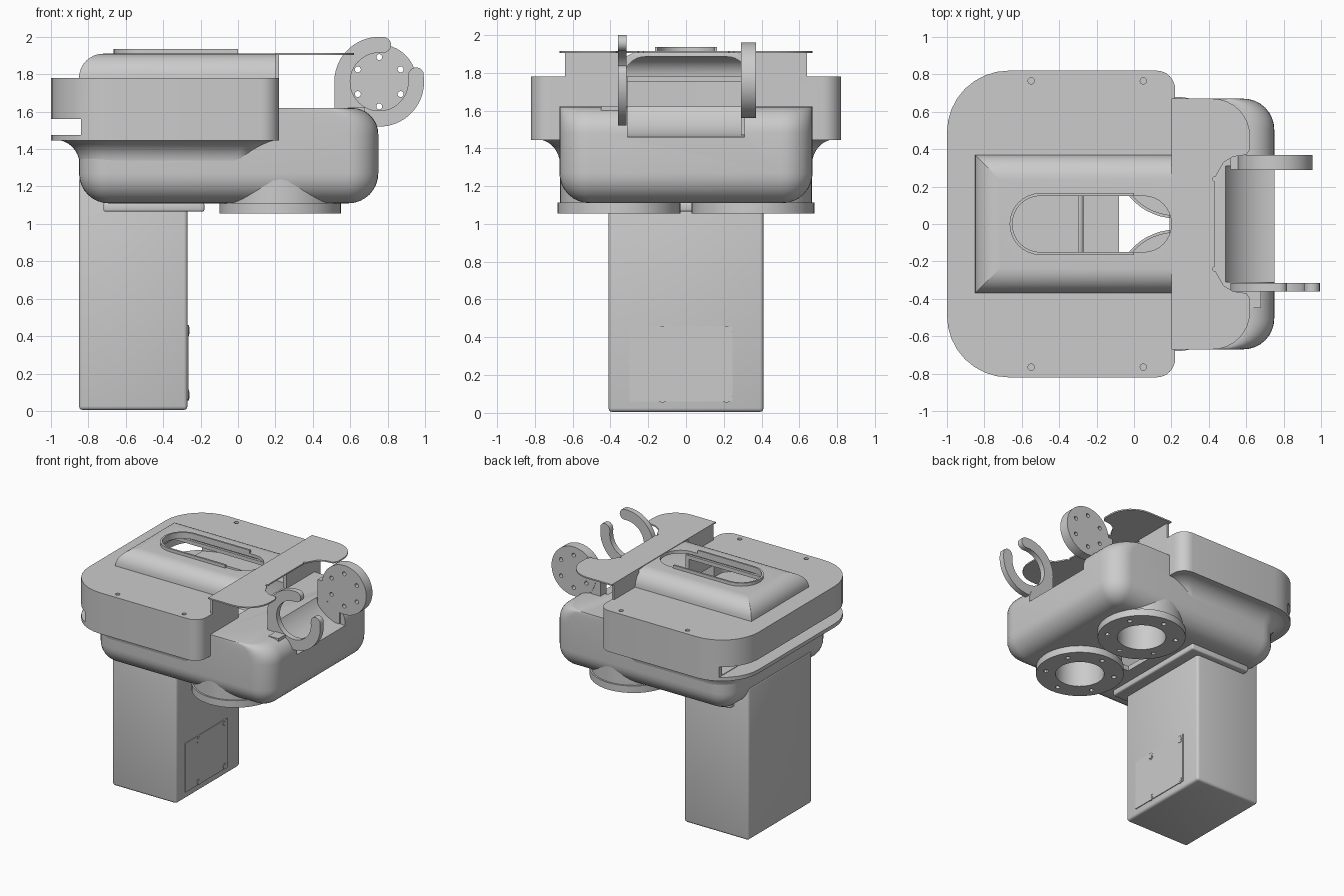
import bpy, bmesh, math
from math import sin, cos, radians, pi

if "Cube" in bpy.data.objects:
    bpy.data.objects.remove(bpy.data.objects["Cube"])

GREY = (0.6, 0.6, 0.6, 1)
mat = bpy.data.materials.new("plain grey")
mat.use_nodes = True
mat.diffuse_color = GREY
mat.node_tree.nodes["Principled BSDF"].inputs["Base Color"].default_value = GREY


def finish(name, bm):
    bmesh.ops.recalc_face_normals(bm, faces=bm.faces)
    mesh = bpy.data.meshes.new(name)
    bm.to_mesh(mesh)
    bm.free()
    mesh.materials.append(mat)
    obj = bpy.data.objects.new(name, mesh)
    bpy.context.collection.objects.link(obj)
    return obj


def skin(name, rings):
    """Closed solid through rings that have equal point counts."""
    bm = bmesh.new()
    loops = [[bm.verts.new(p) for p in ring] for ring in rings]
    for a, b in zip(loops, loops[1:]):
        for i in range(len(a)):
            j = (i + 1) % len(a)
            bm.faces.new((a[i], a[j], b[j], b[i]))
    bm.faces.new(loops[0])
    bm.faces.new(loops[-1])
    return finish(name, bm)


def arc(cx, cy, r, start, end, n=8):
    angles = [radians(start + (end - start) * i / n) for i in range(n + 1)]
    return [(cx + r * cos(a), cy + r * sin(a)) for a in angles]


def outline(x0, x1, hw, rl, rr):
    """Rounded rectangle with its own radius at the left and right ends."""
    return (arc(x1 - rr, hw - rr, rr, 0, 90) + arc(x0 + rl, hw - rl, rl, 90, 180)
            + arc(x0 + rl, rl - hw, rl, 180, 270) + arc(x1 - rr, rr - hw, rr, 270, 360))


def loft(name, rings):
    return skin(name, [[(x, y, r[5]) for x, y in outline(*r[:5])] for r in rings])


def prism(name, pts, lo, hi, axis="z"):
    if axis == "z":
        return skin(name, [[(x, y, h) for x, y in pts] for h in (lo, hi)])
    return skin(name, [[(x, h, z) for x, z in pts] for h in (lo, hi)])


def cyl(name, cx, cy, r, lo, hi, axis="z", n=48):
    return prism(name, arc(cx, cy, r, 0, 360, n)[:-1], lo, hi, axis)


def box(name, x0, x1, y0, y1, z0, z1, bevel=0):
    obj = prism(name, [(x0, y0), (x1, y0), (x1, y1), (x0, y1)], z0, z1)
    if bevel:
        mod = obj.modifiers.new("round", "BEVEL")
        mod.width, mod.segments = bevel, 3
        bake(obj)
    return obj


def bake(obj):
    graph = bpy.context.evaluated_depsgraph_get()
    mesh = bpy.data.meshes.new_from_object(obj.evaluated_get(graph))
    obj.modifiers.clear()
    obj.data = mesh


def cut(obj, *cutters):
    for c in cutters:
        mod = obj.modifiers.new("cut", "BOOLEAN")
        mod.operation, mod.solver, mod.object = "DIFFERENCE", "EXACT", c
        bpy.context.view_layer.update()
        bake(obj)
        bpy.data.objects.remove(c)
    return obj


def cavity():
    return loft("cutter", [(-0.81 + d, 0.45 - d, 0.63 - d, 0.13, 0.13, z)
                           for d, z in ((0.1, 1.15), (0.03, 1.18), (0, 1.25), (0, 1.58))])


def column_void(top):
    return box("cutter", -0.82, -0.3, -0.38, 0.38, 0.03, top)


def foot_holes():
    return [cyl("cutter", 0.225, s * 0.355, 0.18, 1, 1.35) for s in (-1, 1)]


def slot(lo, hi, grow=0):
    return prism("cutter", outline(-0.65 - grow, 0.2 + grow, 0.15 + grow,
                                   0.149 + grow, 0.149 + grow), lo, hi)


# Lower housing: rounded underside and rounded upper front edge
R, T = 0.16, 0.14
quarter = [i * pi / 16 for i in range(9)]
rings = [(-0.85 + R * (1 - sin(a)), 0.75 - R * (1 - sin(a)), 0.67 - R * (1 - sin(a)),
          0.005 + R * sin(a), 0.005 + R * sin(a), 1.11 + R * (1 - cos(a))) for a in quarter]
rings += [(-0.85, 0.75 - T * (1 - cos(a)), 0.67, 0.165, 0.165, 1.48 + T * sin(a)) for a in quarter]
housing = loft("lower_housing", rings)
cut(housing, cavity(), box("cutter", -1.1, 0.2, -1, 1, 1.46, 1.8),
    cyl("cutter", 0.755, 1.76, 0.3, -0.31, 0.31, "y", 64),
    column_void(1.4), box("cutter", -0.08, 0.22, -0.16, 0.16, 1, 1.3), *foot_holes())

# Concave flare under the upper shell
F = 0.13
flare = loft("housing_flare", [(-0.848 - d, 0.09 + d, 0.668 + d, 0.165 + d, 0.1, 1.32 + F * sin(a))
                               for a in quarter for d in [F * (1 - cos(a))]])
cut(flare, cavity())

# Upper shell, hollow, slotted at the left end and open towards the hump
shell = loft("upper_shell", [(-1, 0.22, 0.82, 0.33, 0.1, z) for z in (1.445, 1.78)])
cut(shell, loft("cutter", [(-0.97, 0.19, 0.79, 0.3, 0.08, z) for z in (1.48, 1.75)]),
    cavity(), box("cutter", -1.1, -0.84, -1, 1, 1.475, 1.56),
    box("cutter", -0.8, 0.4, -0.31, 0.31, 1.62, 1.85),
    *[cyl("cutter", x, s * 0.765, 0.017, 1.7, 1.9, n=16) for x in (-0.55, 0.05) for s in (-1, 1)])


# Hump with mitred rounded edges
def hump(name, x0, x1, hw, r, z0):
    return loft(name, [(x0 + d, x1, hw - d, 0.001, 0.001, z0 + r * sin(a))
                       for a in quarter for d in [r * (1 - cos(a))]])


cover = cut(hump("hump", -0.85, 0.22, 0.37, 0.13, 1.78),
            hump("cutter", -0.81, 0.4, 0.33, 0.115, 1.77), slot(1.8, 2))

# Raised lip round the top opening
lip = prism("opening_lip", outline(-0.665, 0.215, 0.165, 0.164, 0.164), 1.9, 1.935)
cut(lip, slot(1.8, 2), box("cutter", 0, 0.4, -0.3, 0.3, 1.8, 2))

# Wall panels and the eared top plate in front of the hump
for side, s in (("left", 1), ("right", -1)):
    y0, y1 = sorted((s * 0.32, s * 0.64))
    box(side + "_wall_panel", 0.2, 0.22, y0, y1, 1.61, 1.91)
half = [(0.2, 0.67)] + arc(0.42, 0.47, 0.2, 90, 0)
half += [(0.62, 0.4), (0.6, 0.37), (0.53, 0.36), (0.48, 0.33), (0.44, 0.26), (0.43, 0.2)]
plate = prism("eared_plate", half + [(x, -y) for x, y in reversed(half)], 1.904, 1.915)
cut(plate, *[cyl("cutter", 0.435, s * 0.24, 0.014, 1.8, 2, n=16) for s in (-1, 1)])

# Foot rings with bolt holes, and the bosses that carry them
for side, s in (("left", 1), ("right", -1)):
    cy = s * 0.355
    ring = cyl(side + "_foot_ring", 0.225, cy, 0.325, 1.055, 1.112)
    bolts = [cyl("cutter", x, y, 0.018, 1, 1.09, n=12)
             for x, y in arc(0.225, cy, 0.255, 30, 390, 6)[:-1]]
    cut(ring, cyl("cutter", 0.225, cy, 0.18, 1, 1.35), *bolts)
    boss = cyl(side + "_foot_boss", 0.225, cy, 0.312, 1.11, 1.27)
    cut(boss, cyl("cutter", 0.225, cy, 0.18, 1, 1.35))

# Hollow column, its mounting flange and access panel
cut(box("column", -0.85, -0.27, -0.41, 0.41, 0.005, 1.25, 0.02), column_void(1.4))
flange = box("column_flange", -0.72, -0.18, -0.46, 0.46, 1.065, 1.115, 0.012)
cut(flange, column_void(1.4))
box("access_panel", -0.275, -0.264, -0.3, 0.245, 0.06, 0.46)
for i, (y, z) in enumerate([(y, z) for y in (-0.125, 0.215) for z in (0.085, 0.43)]):
    bm = bmesh.new()
    for radius, x in ((0.03, -0.262), (0.018, -0.26)):
        vs = [bm.verts.new((x, u, v)) for u, v in arc(y, z, radius, 0, 360, 20)[:-1]]
        back = [bm.verts.new((-0.272, v.co.y, v.co.z)) for v in vs]
        bm.faces.new(vs)
        for k in range(len(vs)):
            bm.faces.new((vs[k - 1], vs[k], back[k], back[k - 1]))
    finish("panel_screw_%d" % (i + 1), bm)

# Pivot disc on the left
AX, AZ = 0.755, 1.76
disc = cyl("pivot_disc", AX, AZ, 0.2, 0.29, 0.37, "y", 64)
cut(disc, *[cyl("cutter", x, z, 0.016, 0.2, 0.5, "y", 16)
            for x, z in arc(AX, AZ, 0.132, 30, 390, 6)[:-1]])
box("disc_support", 0.515, 0.6, 0.292, 0.368, 1.5, 1.78)
box("disc_support_base", 0.515, 0.71, 0.292, 0.368, 1.47, 1.62)

# Open hook on the right
hook = arc(AX, AZ, 0.24, 83, 369, 48) + arc(AX + 0.197, AZ + 0.035, 0.042, 0, 180, 8)
hook += arc(AX, AZ, 0.155, 369, 83, 48) + arc(AX + 0.022, AZ + 0.197, 0.042, 270, 450, 8)
prism("hook", hook, -0.36, -0.315, "y")
box("hook_support", 0.515, 0.6, -0.358, -0.317, 1.5, 1.78)
box("hook_stop", 0.59, 0.68, -0.45, -0.36, 1.53, 1.625)

# Smooth shading with crisp edges
bpy.ops.object.select_all(action="DESELECT")
for obj in bpy.context.scene.objects:
    if obj.type == "MESH" and mat.name in obj.data.materials:
        obj.select_set(True)
        bpy.context.view_layer.objects.active = obj
bpy.ops.object.shade_smooth_by_angle(angle=radians(30))
